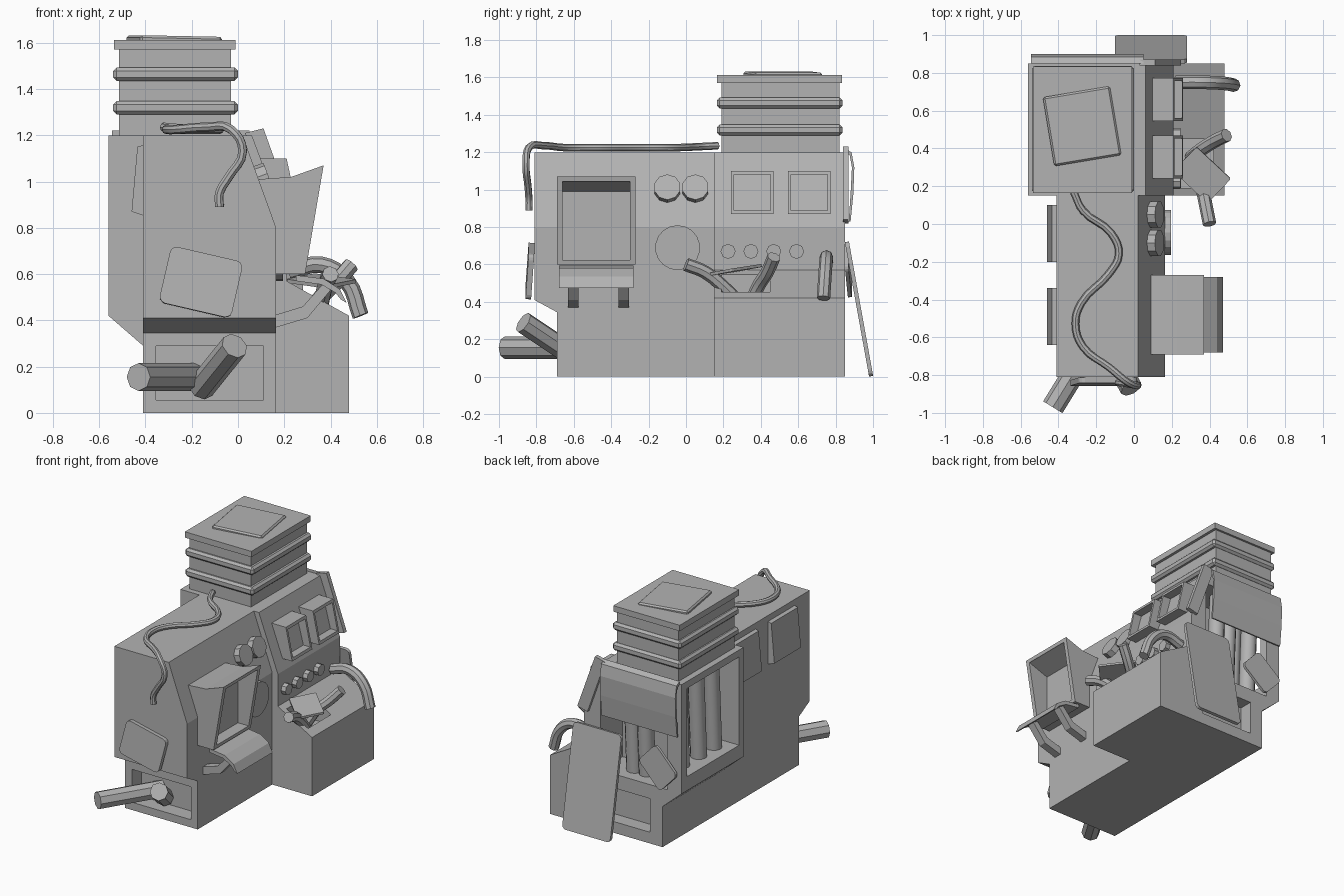
import bpy, bmesh, math
from mathutils import Vector, Matrix, Euler

if "Cube" in bpy.data.objects:
    bpy.data.objects.remove(bpy.data.objects["Cube"])

GREY = (0.45, 0.45, 0.45, 1)
grey = bpy.data.materials.new("plain grey")
grey.use_nodes = True
grey.diffuse_color = GREY
grey.node_tree.nodes["Principled BSDF"].inputs["Base Color"].default_value = GREY


def add(name, bm):
    bmesh.ops.recalc_face_normals(bm, faces=bm.faces)
    me = bpy.data.meshes.new(name)
    bm.to_mesh(me)
    bm.free()
    me.materials.append(grey)
    ob = bpy.data.objects.new(name, me)
    bpy.context.collection.objects.link(ob)
    return ob


def prism(name, axis, pts, lo, hi):
    """Extrude a 2D outline along an axis."""
    place = {"x": lambda a, b, t: (t, a, b), "y": lambda a, b, t: (a, t, b), "z": lambda a, b, t: (a, b, t)}[axis]
    bm = bmesh.new()
    face = bm.faces.new([bm.verts.new(place(a, b, lo)) for a, b in pts])
    new = bmesh.ops.extrude_face_region(bm, geom=[face])["geom"]
    move = Vector(place(0, 0, hi - lo))
    bmesh.ops.translate(bm, verts=[v for v in new if isinstance(v, bmesh.types.BMVert)], vec=move)
    return add(name, bm)


def box(name, x0, x1, y0, y1, z0, z1, bevel=0):
    ob = prism(name, "z", [(x0, y0), (x1, y0), (x1, y1), (x0, y1)], z0, z1)
    if bevel:
        bm = bmesh.new()
        bm.from_mesh(ob.data)
        bmesh.ops.bevel(bm, geom=bm.edges[:], offset=bevel, segments=1, affect="EDGES")
        bm.to_mesh(ob.data)
        bm.free()
    return ob


def cut(target, *cutters):
    """Subtract helper solids and remove them."""
    for c in cutters:
        m = target.modifiers.new("cut", "BOOLEAN")
        m.operation, m.solver, m.object = "DIFFERENCE", "EXACT", c
        c.hide_render = True
    bpy.context.view_layer.update()
    deps = bpy.context.evaluated_depsgraph_get()
    me = bpy.data.meshes.new_from_object(target.evaluated_get(deps))
    target.modifiers.clear()
    target.data = me
    for c in cutters:
        bpy.data.objects.remove(c)


def plate(name, w, h, t, loc, rot, corner=0.03):
    """Thin slab with rounded corners; local z is its thickness."""
    bm = bmesh.new()
    bmesh.ops.create_cube(bm, size=1, matrix=Matrix.Diagonal((w, h, t, 1)))
    upright = [e for e in bm.edges if abs(e.verts[0].co.z - e.verts[1].co.z) > t / 2]
    bmesh.ops.bevel(bm, geom=upright, offset=corner, segments=3, profile=0.5, affect="EDGES")
    turn = Euler([math.radians(a) for a in rot]).to_matrix().to_4x4()
    bmesh.ops.transform(bm, matrix=Matrix.Translation(loc) @ turn, verts=bm.verts)
    return add(name, bm)


def smooth(ob):
    bpy.ops.object.select_all(action="DESELECT")
    ob.select_set(True)
    bpy.context.view_layer.objects.active = ob
    bpy.ops.object.shade_smooth_by_angle(angle=math.radians(35))


def rod(name, p, q, r, sides):
    p, q = Vector(p), Vector(q)
    bm = bmesh.new()
    turn = (q - p).to_track_quat("Z", "Y").to_matrix().to_4x4()
    bmesh.ops.create_cone(bm, cap_ends=True, segments=sides, radius1=r, radius2=r, depth=(q - p).length,
                          matrix=Matrix.Translation((p + q) / 2) @ turn)
    return add(name, bm)


def hose(name, pts, r):
    """Smooth bent tube through a few points."""
    cu = bpy.data.curves.new(name, "CURVE")
    cu.dimensions, cu.bevel_depth, cu.bevel_resolution = "3D", r, 2
    cu.use_fill_caps, cu.resolution_u = True, 4
    sp = cu.splines.new("BEZIER")
    sp.bezier_points.add(len(pts) - 1)
    for b, co in zip(sp.bezier_points, pts):
        b.co = co
        b.handle_left_type = b.handle_right_type = "AUTO"
    tmp = bpy.data.objects.new(name + "_path", cu)
    bpy.context.collection.objects.link(tmp)
    bpy.context.view_layer.update()
    me = bpy.data.meshes.new_from_object(tmp.evaluated_get(bpy.context.evaluated_depsgraph_get()))
    bpy.data.objects.remove(tmp)
    bm = bmesh.new()
    bm.from_mesh(me)
    bmesh.ops.remove_doubles(bm, verts=bm.verts, dist=0.0005)
    smooth(add(name, bm))


# Front cabinet with undercut nose and service recess
front = prism("front_cabinet", "y", [(-.41, 0), (.165, 0), (.165, .8), (.02, 1.2), (-.41, 1.2)], -.81, .15)
cut(front,
    prism("nose_cutter", "x", [(-.9, -.1), (-.69, -.1), (-.69, .345), (-.81, .41), (-.9, .46)], -.7, .4),
    box("front_recess_cutter", -.355, .11, -.8, -.58, .055, .29))

# Rear cabinet with desk, side bay and back openings
rear = prism("rear_cabinet", "y", [(-.41, 0), (.48, 0), (.48, .42), (.21, .57), (.21, .8), (.06, 1.2),
                                   (-.56, 1.2), (-.56, .42), (-.41, .29)], .15, .85)
cut(rear,
    box("side_bay_cutter", -.7, -.3, .2, .79, .52, 1.15),
    box("back_bay_cutter", -.45, .08, .6, .95, .42, 1.1),
    box("back_recess_cutter", -.31, .11, .75, .95, .08, .32),
    box("desk_hole_cutter", .25, .42, .19, .45, .38, .7))

# Pipes inside the bays
for i, (x, y) in enumerate([(-.44, .33), (-.44, .5), (-.43, .68), (-.2, .74), (-.1, .74)]):
    smooth(rod(f"bay_pipe_{i}", (x, y - .02, .4), (x, y + .02, 1.17), .055, 12))

# Stacked chimney
box("chimney_core", -.515, -.03, .19, .82, 1.19, 1.58)
for i, z in enumerate([1.29, 1.435]):
    box(f"chimney_ring_{i}", -.54, 0, .165, .837, z, z + .058, .015)
box("chimney_cap", -.535, -.01, .165, .835, 1.57, 1.612)
hatch = box("chimney_hatch", -.18, .18, -.185, .185, -.02, .016, .01)
hatch.data.transform(Matrix.Translation((-.275, .518, 1.613)) @ Euler((0, .02, .165)).to_matrix().to_4x4())

# Large hooded monitor
hood = prism("large_monitor", "y", [(.09, 1.01), (.23, 1.02), (.37, 1.07), (.29, .6), (.15, .6)], -.69, -.27)
cut(hood, prism("large_screen_cutter", "y", [(.21, .99), (.36, 1.045), (.45, 1.045), (.45, .625), (.21, .625)],
                -.66, -.3))

# Pair of small monitors
for i, y in enumerate([.24, .545]):
    mon = prism(f"small_monitor_{i}", "y", [(.08, 1.1), (.21, 1.1), (.26, .87), (.17, .87)], y, y + .228)
    cut(mon, prism("small_screen_cutter", "y", [(.15, 1.08), (.35, 1.08), (.35, .89), (.2, .89)],
                   y + .016, y + .212))

# Keyboard tray on two bent brackets
prism("keyboard_tray", "y", [(.25, .595), (.37, .58), (.44, .535), (.47, .475), (.445, .49), (.42, .52),
                             (.36, .555), (.25, .57)], -.68, -.28)
for i, y in enumerate([-.63, -.36]):
    prism(f"tray_bracket_{i}", "y", [(.15, .365), (.3, .41), (.4, .53), (.37, .56), (.28, .46), (.15, .42)],
          y, y + .055)

# Dials and knobs
for i, y in enumerate([-.1, .05]):
    rod(f"dial_{i}", (.07, y, .99), (.135, y, 1.014), .072, 10)
rod("round_cover", (.15, -.045, .69), (.195, -.045, .69), .12, 18)
for i in range(4):
    y = .225 + .122 * i
    rod(f"knob_{i}", (.2, y, .67), (.245, y, .67), .04, 8)

# Wedge panels on the left wall
for i, y in enumerate([-.64, -.2]):
    prism(f"wall_panel_{i}", "y", [(-.4, 1.16), (-.435, 1.15), (-.46, .87), (-.4, .85)], y, y + .3)

# Loose covers
plate("front_cover", .32, .25, .03, (-.16, -.835, .565), (86, 13, 0))
plate("back_cover", .2, .25, .02, (-.39, .868, .57), (94, 47, 0))
plate("leaning_door", .38, .73, .022, (.09, .925, .362), (100.2, 0, 0))
plate("desk_cover", .25, .18, .016, (.36, .26, .57), (8, 6, -43), .01)
prism("back_flap", "x", [(.85, 1.22), (.885, 1.2), (.9, 1.12), (.895, .98), (.88, .83), (.87, .83), (.88, .98),
                         (.887, 1.12), (.875, 1.185), (.85, 1.2)], -.545, .05)
prism("slope_end_plate", "y", [(.03, 1.21), (.11, 1.23), (.25, .84), (.17, .82)], .84, .87)

# Protruding pipes from the front recess
smooth(rod("front_pipe_left", (-.43, -.97, .155), (-.19, -.58, .155), .06, 8))
smooth(rod("front_pipe_right", (-.015, -.87, .29), (-.16, -.6, .11), .06, 8))

# Cable across the roof and down the front
hose("roof_cable", [(-.32, .17, 1.235), (-.27, .07, 1.23), (-.12, -.05, 1.225), (-.08, -.16, 1.225),
                    (-.13, -.26, 1.225), (-.28, -.42, 1.225), (-.31, -.53, 1.225), (-.27, -.65, 1.225),
                    (-.13, -.76, 1.235), (-.03, -.84, 1.225), (.02, -.855, 1.13), (-.04, -.845, 1.02),
                    (-.08, -.84, .95), (-.08, -.84, .89)], .02)

# Hoses on the desk
hose("desk_hose_back", [(.22, .75, .61), (.36, .75, .64), (.47, .745, .57), (.53, .735, .42)], .036)
hose("desk_hose_middle", [(.3, .35, .4), (.35, .39, .49), (.42, .435, .56), (.49, .47, .64)], .036)
hose("desk_hose_front", [(.34, .28, .4), (.36, .2, .48), (.38, .1, .56), (.4, .0, .6)], .036)
